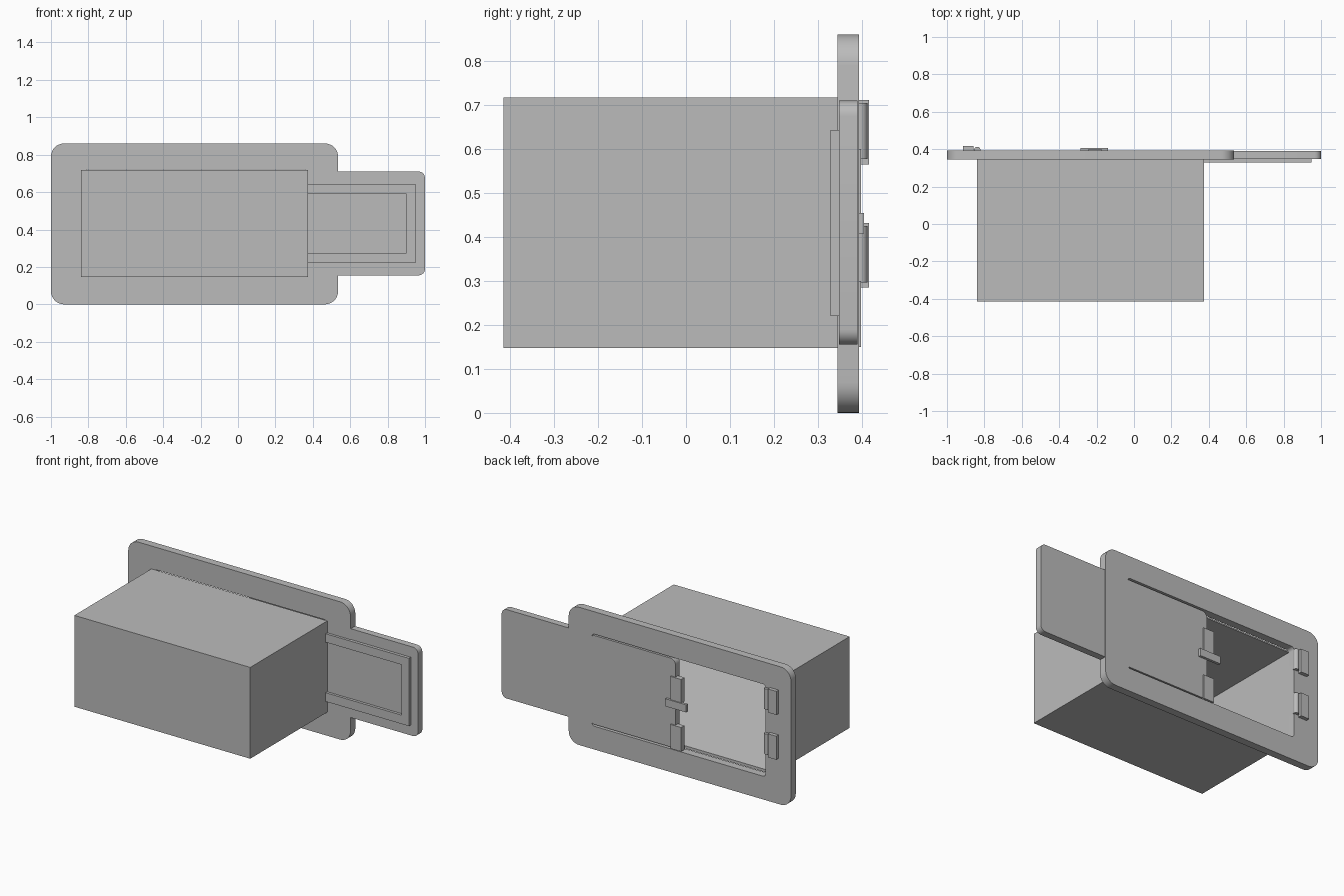
import bpy, bmesh, math

if "Cube" in bpy.data.objects:
    bpy.data.objects.remove(bpy.data.objects["Cube"])

gray = bpy.data.materials.new("plain_gray")
gray.diffuse_color = (0.5, 0.5, 0.5, 1)
gray.use_nodes = True
gray.node_tree.nodes["Principled BSDF"].inputs["Base Color"].default_value = gray.diffuse_color


def finish(name, bm):
    bmesh.ops.recalc_face_normals(bm, faces=bm.faces)
    me = bpy.data.meshes.new(name)
    bm.to_mesh(me)
    bm.free()
    ob = bpy.data.objects.new(name, me)
    bpy.context.collection.objects.link(ob)
    me.materials.append(gray)
    return ob


def extrude(name, pts, axis, a, b):
    """Extrude a 2D outline along x (pts = y, z), y (pts = x, z) or z (pts = x, y)."""
    def place(p, t):
        return {"x": (t, p[0], p[1]), "y": (p[0], t, p[1]), "z": (p[0], p[1], t)}[axis]
    bm = bmesh.new()
    lo = [bm.verts.new(place(p, a)) for p in pts]
    hi = [bm.verts.new(place(p, b)) for p in pts]
    bm.faces.new(lo)
    bm.faces.new(hi)
    n = len(pts)
    for i in range(n):
        j = (i + 1) % n
        bm.faces.new((lo[i], lo[j], hi[j], hi[i]))
    return finish(name, bm)


def rounded(x0, x1, z0, z1, r, seg=8):
    if r == 0:
        return [(x0, z0), (x1, z0), (x1, z1), (x0, z1)]
    pts = []
    corners = [(x1 - r, z0 + r, -90), (x1 - r, z1 - r, 0), (x0 + r, z1 - r, 90), (x0 + r, z0 + r, 180)]
    for cx, cz, start in corners:
        for i in range(seg + 1):
            t = math.radians(start + 90 * i / seg)
            pts.append((cx + r * math.cos(t), cz + r * math.sin(t)))
    return pts


def slab(name, x0, x1, y0, y1, z0, z1, r=0):
    return extrude(name, rounded(x0, x1, z0, z1, r), "y", y0, y1)


def cut(ob, cutter):
    m = ob.modifiers.new("cut", "BOOLEAN")
    m.operation = "DIFFERENCE"
    m.solver = "EXACT"
    m.object = cutter
    bpy.context.view_layer.objects.active = ob
    bpy.ops.object.modifier_apply(modifier="cut")
    bpy.data.objects.remove(cutter)


def smooth(ob):
    bpy.ops.object.select_all(action="DESELECT")
    ob.select_set(True)
    bpy.context.view_layer.objects.active = ob
    bpy.ops.object.shade_smooth_by_angle(angle=math.radians(30))


# Mounting plate with its long opening
plate = slab("mounting_plate", -1, 0.535, 0.345, 0.393, 0, 0.86, 0.07)
cut(plate, slab("opening_cutter", -0.825, 0.375, 0.3, 0.45, 0.145, 0.72, 0.02))
smooth(plate)

# Hollow box, open at the back, with a floor that rises toward the front
box = slab("box", -0.84, 0.375, -0.415, 0.346, 0.147, 0.717)
hollow = [(-0.40, 0.31), (0.40, 0.154), (0.40, 0.708), (-0.40, 0.708)]
cut(box, extrude("hollow_cutter", hollow, "x", -0.828, 0.363))

# Sliding door with a raised frame on its front
door = slab("sliding_door", -0.2, 1, 0.348, 0.39, 0.155, 0.71, 0.035)
smooth(door)
frame = slab("door_frame", -0.15, 0.95, 0.329, 0.349, 0.22, 0.643)
cut(frame, slab("frame_cutter", -0.10, 0.90, 0.30, 0.346, 0.275, 0.59))

# Door edge tabs and the latch bar between them
for i, z0 in enumerate((0.15, 0.45)):
    slab(f"door_tab_{i + 1}", -0.245, -0.17, 0.365, 0.398, z0, z0 + 0.15)
slab("latch_bar", -0.285, -0.14, 0.388, 0.405, 0.408, 0.455)

# Catch blocks with round barrels beside the opening
for i, z0 in enumerate((0.285, 0.565)):
    slab(f"catch_block_{i + 1}", -0.915, -0.857, 0.39, 0.416, z0, z0 + 0.147)
    ring = [(-0.838 + 0.017 * math.cos(k * math.pi / 8), 0.396 + 0.017 * math.sin(k * math.pi / 8))
            for k in range(16)]
    smooth(extrude(f"catch_barrel_{i + 1}", ring, "z", z0 + 0.012, z0 + 0.14))
